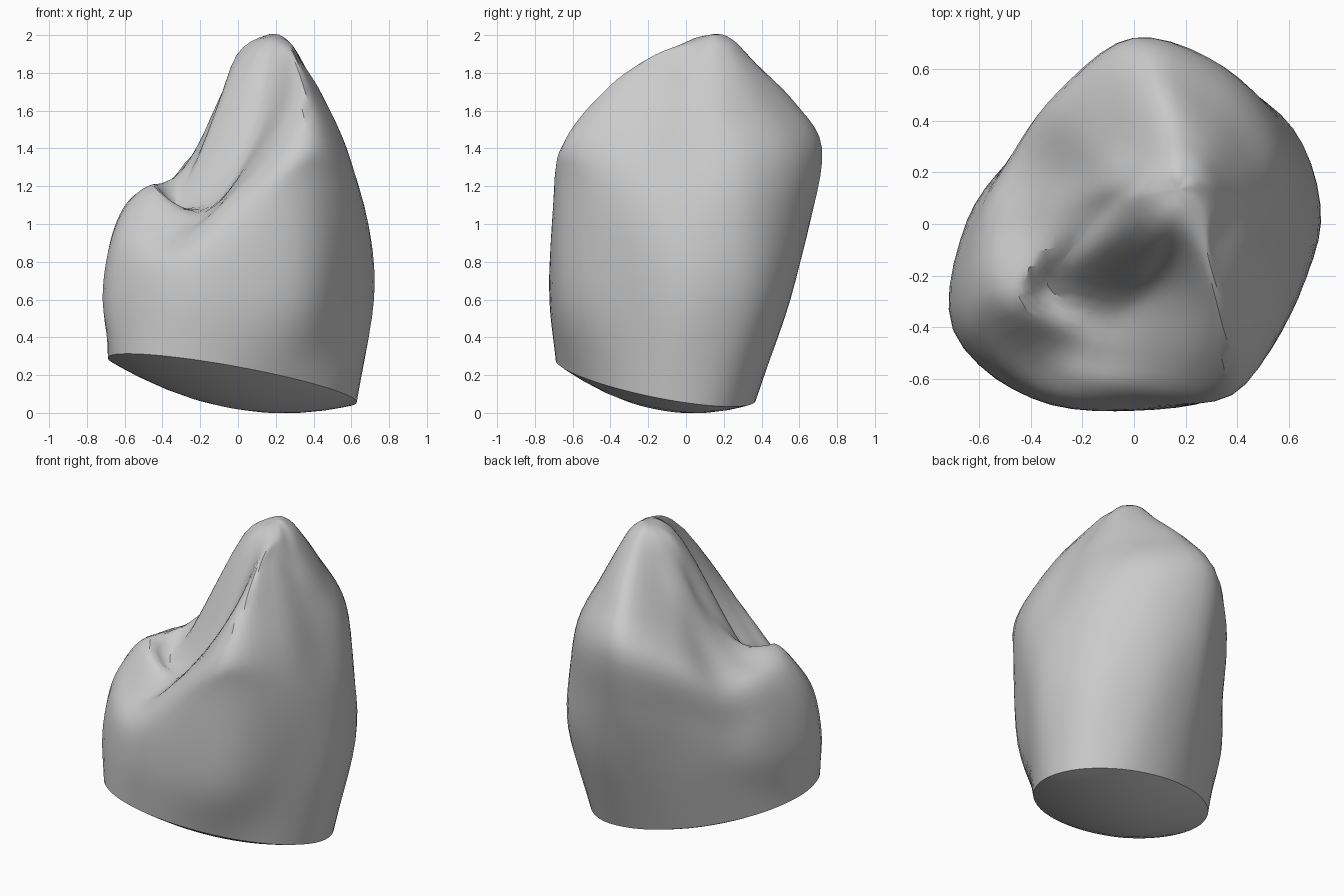
import bpy
import bmesh
from math import cos, sin, tau
from mathutils import Vector

default_cube = bpy.data.objects.get("Cube")
if default_cube:
    bpy.data.objects.remove(default_cube, do_unlink=True)

SIDES = 12      # control points around each contour
STEPS = 5       # smooth steps between control points


def contour(center, radii, heights):
    """Closed contour from radii and heights, counter-clockwise from +x."""
    points = []
    for k in range(SIDES):
        angle = tau * k / SIDES
        points.append(Vector((center[0] + radii[k] * cos(angle),
                              center[1] + radii[k] * sin(angle),
                              heights[k])))
    return points


def spline(a, b, c, d, t):
    """Catmull-Rom point between b and c."""
    return 0.5 * (2 * b + (c - a) * t
                  + (2 * a - 5 * b + 4 * c - d) * t ** 2
                  + (3 * b - a - 3 * c + d) * t ** 3)


def smooth_ring(ring):
    """Refine a closed contour with a periodic spline."""
    n = len(ring)
    return [spline(ring[k - 1], ring[k], ring[(k + 1) % n], ring[(k + 2) % n], s / STEPS)
            for k in range(n) for s in range(STEPS)]


def cut_height(x, y):
    """Tilted plane of the lower cut."""
    return 0.145 - 0.145 * x - 0.15 * y


# Skewed elliptical rim of the cut
SKEW = 0.14
SAG = 0.14
rim_center = Vector((-0.03, -0.16, cut_height(-0.03, -0.16)))
rim = []
for k in range(SIDES):
    x = rim_center.x + 0.66 * cos(tau * k / SIDES - SKEW)
    y = rim_center.y + 0.53 * sin(tau * k / SIDES + SKEW)
    rim.append(Vector((x, y, cut_height(x, y))))

# Wall, shoulder and crown contours, from low to high
wall = contour((0, 0),
               [.72, .71, .62, .53, .48, .52, .65, .81, .78, .72, .73, .67],
               [.6] * SIDES)
belly = contour((0, 0),
                [.69, .7, .68, .65, .55, .54, .63, .76, .75, .71, .75, .7],
                [1, 1, 1, 1, .95, .85, .9, .9, .8, .95, 1.2, 1.1])
shoulder = contour((0, 0),
                   [.58, .64, .69, .72, .58, .52, .56, .65, .65, .64, .75, .64],
                   [1.35, 1.35, 1.37, 1.4, 1.27, 1.1, 1.11, 1.1, .92, 1.15, 1.42, 1.42])
crest = contour((.05, 0),
                [.42, .47, .51, .58, .41, .35, .42, .57, .53, .5, .56, .41],
                [1.62, 1.6, 1.64, 1.63, 1.47, 1.32, 1.21, 1.2, 1.03, 1.28, 1.65, 1.74])
basin = contour((.12, .03),
                [.26, .28, .3, .35, .28, .25, .27, .48, .38, .28, .34, .22],
                [1.78, 1.81, 1.87, 1.83, 1.71, 1.67, 1.5, 1.14, 1.21, 1.5, 1.82, 1.89])
peak = contour((.16, .1),
               [.12, .13, .14, .14, .14, .14, .17, .18, .16, .13, .15, .13],
               [1.95, 1.96, 1.97, 1.98, 1.95, 1.93, 1.89, 1.85, 1.87, 1.92, 1.95, 1.96])
tip = [Vector((.17, .13, 2))] * SIDES

# End contours that steer the spline past the rim and over the tip
below = [2 * a - b for a, b in zip(rim, wall)]
half = SIDES // 2
beyond = peak[half:] + peak[:half]
rows = [smooth_ring(r) for r in
        (below, rim, wall, belly, shoulder, crest, basin, peak, tip, beyond)]

# Refine from rim to tip
rings = []
for i in range(1, len(rows) - 2):
    for s in range(STEPS):
        rings.append([spline(*quad, s / STEPS)
                      for quad in zip(rows[i - 1], rows[i], rows[i + 1], rows[i + 2])])

# Domed underside, from its centre out to the rim
under = []
for scale in (0.2, 0.4, 0.6, 0.8, 0.92):
    drop = Vector((0, 0, SAG * (1 - scale ** 2)))
    under.append([rim_center.lerp(p, scale) - drop for p in rings[0]])

# Skin all contours into one closed surface
bm = bmesh.new()
loops = [[bm.verts.new(p) for p in ring] for ring in under + rings]
count = SIDES * STEPS
for low, high in zip(loops, loops[1:]):
    for k in range(count):
        j = (k + 1) % count
        bm.faces.new((low[k], low[j], high[j], high[k]))
bottom = bm.verts.new(rim_center - Vector((0, 0, SAG)))
top = bm.verts.new(tip[0])
for k in range(count):
    j = (k + 1) % count
    bm.faces.new((bottom, loops[0][j], loops[0][k]))
    bm.faces.new((top, loops[-1][k], loops[-1][j]))

bmesh.ops.recalc_face_normals(bm, faces=bm.faces)
mesh = bpy.data.meshes.new("crown")
bm.to_mesh(mesh)
bm.free()
crown = bpy.data.objects.new("crown", mesh)
bpy.context.collection.objects.link(crown)

# Plain grey surface
grey = bpy.data.materials.new("plain grey")
grey.use_nodes = True
colour = (0.6, 0.6, 0.6, 1)
grey.diffuse_color = colour
grey.node_tree.nodes["Principled BSDF"].inputs["Base Color"].default_value = colour
mesh.materials.append(grey)

# Smooth sides with a sharp edge at the cut
bpy.ops.object.select_all(action="DESELECT")
crown.select_set(True)
bpy.context.view_layer.objects.active = crown
bpy.ops.object.shade_smooth_by_angle(angle=0.55)
